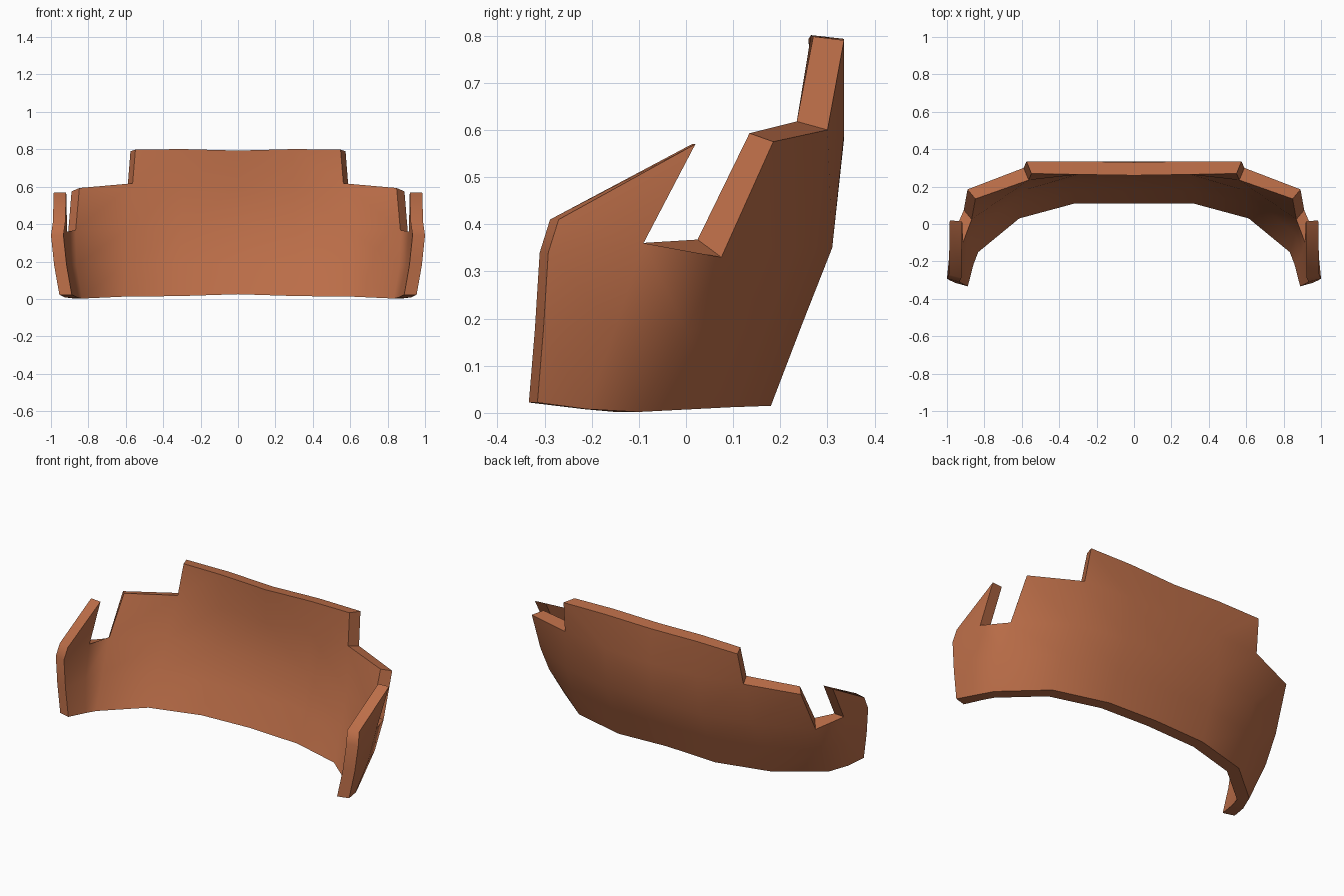
import bpy, bmesh

if "Cube" in bpy.data.objects:
    bpy.data.objects.remove(bpy.data.objects["Cube"])

THICK = 0.07
# Outer skin, right half: rows from bottom to top, columns from centre to front end
ROWS = [
    [(0, .18, .025), (.32, .18, .015), (.64, .095, .012), (.875, -.10, .002), (.925, -.21, .008), (.955, -.315, .022)],
    [(0, .247, .19), (.315, .247, .19), (.63, .175, .19), (.905, 0, .175), (.965, -.15, .18), (.983, -.302, .18)],
    [(0, .31, .35), (.31, .31, .35), (.62, .245, .35), (.91, .075, .33), (.98, -.09, .36), (1.0, -.292, .34)],
    [(0, .335, .58), (.30, .335, .59), (.59, .30, .60), (.89, .185, .575), (.985, .02, .57), (.99, -.27, .41)],
    [(0, .33, .785), (.30, .335, .793), (.575, .335, .79)],
]
# Plan direction of the wall thickness per column, and lift of the inner skin per row
NORMALS = [(0, 1), (.05, 1), (.38, .93), (.6, .72), (.95, .1), (.95, .26)]
LIFT = [0, 0, .025, .018, .008]

bm = bmesh.new()
outer, inner = {}, {}
for r, row in enumerate(ROWS):
    for c, (x, y, z) in enumerate(row):
        nx, ny = NORMALS[c]
        lift = 0 if c > 3 else LIFT[r] * (1.5 if (r, c) == (2, 3) else 1)
        outer[r, c] = bm.verts.new((x, y, z))
        inner[r, c] = bm.verts.new((x - nx * THICK, y - ny * THICK, z + lift))

# Wall panels: notch between pillar and arm, raised middle section
edges = {}
for r in range(4):
    for c in range(5):
        if (r == 2 and c == 3) or (r == 3 and c > 1):
            continue
        loop = [(r, c), (r, c + 1), (r + 1, c + 1), (r + 1, c)]
        bm.faces.new([outer[k] for k in loop])
        bm.faces.new([inner[k] for k in reversed(loop)])
        for a, b in zip(loop, loop[1:] + loop[:1]):
            edges.setdefault(frozenset((a, b)), []).append((a, b))

# Rim closing the two skins, left open on the centre plane
for uses in edges.values():
    a, b = uses[0]
    if len(uses) == 1 and (a[1] or b[1]):
        bm.faces.new([outer[b], outer[a], inner[a], inner[b]])

# Mirror to the left half
bmesh.ops.mirror(bm, geom=bm.verts[:] + bm.edges[:] + bm.faces[:], axis='X', merge_dist=0.001)
bmesh.ops.remove_doubles(bm, verts=bm.verts[:], dist=0.001)
bmesh.ops.recalc_face_normals(bm, faces=bm.faces[:])

mesh = bpy.data.meshes.new("curved_guard")
bm.to_mesh(mesh)
bm.free()
mat = bpy.data.materials.new("copper brown")
mat.diffuse_color = (0.50, 0.155, 0.065, 1)
mat.use_nodes = True
mat.node_tree.nodes["Principled BSDF"].inputs["Base Color"].default_value = mat.diffuse_color
mesh.materials.append(mat)
guard = bpy.data.objects.new("curved_guard", mesh)
bpy.context.collection.objects.link(guard)
bpy.context.view_layer.objects.active = guard
guard.select_set(True)
bpy.ops.object.shade_smooth_by_angle(angle=0.75)
